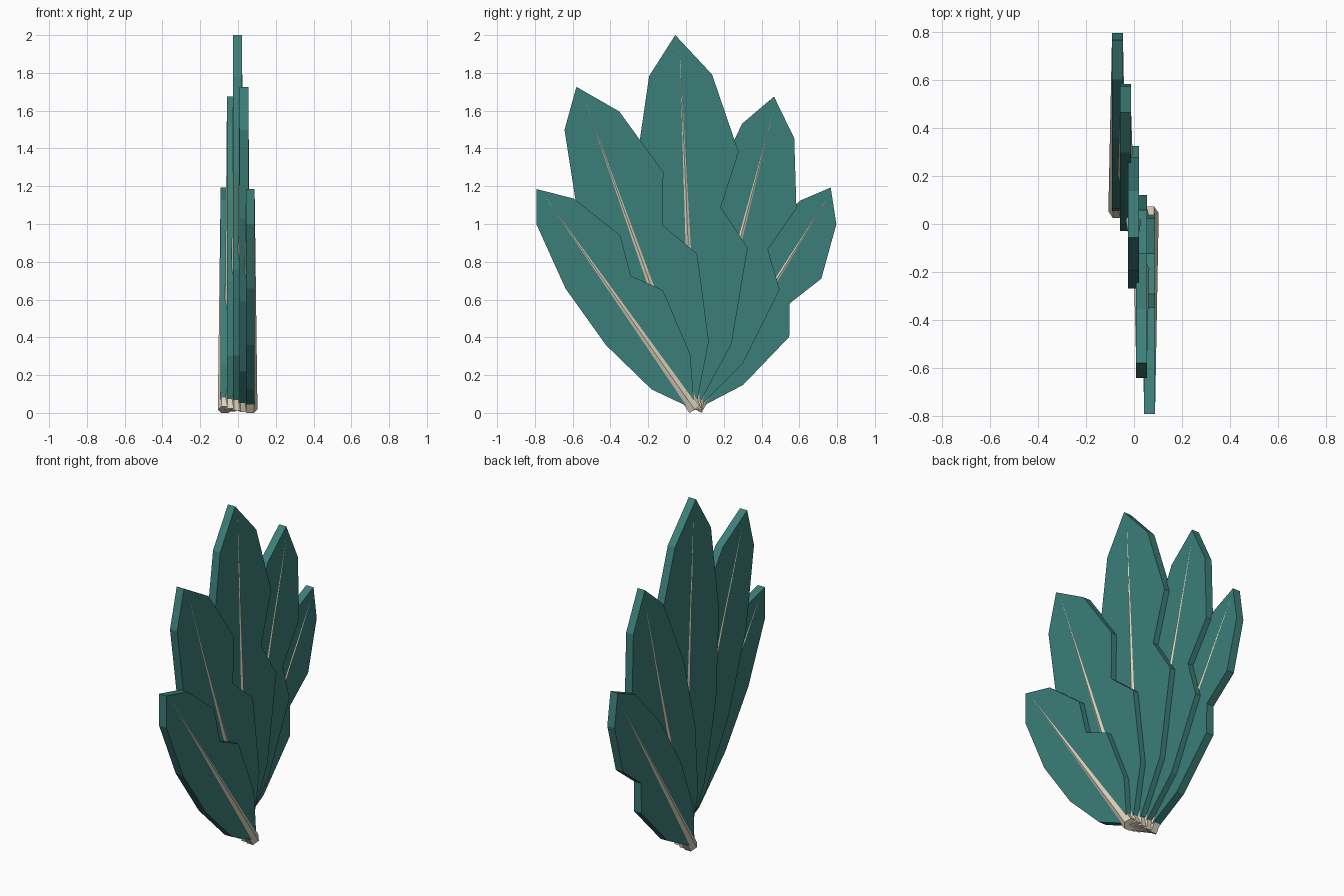
import bpy
import bmesh
import math
from mathutils import Matrix, Vector

cube = bpy.data.objects.get("Cube")
if cube:
    bpy.data.objects.remove(cube, do_unlink=True)


def make_material(name, rgb):
    mat = bpy.data.materials.new(name)
    mat.use_nodes = True
    color = (*rgb, 1.0)
    mat.diffuse_color = color
    mat.node_tree.nodes["Principled BSDF"].inputs["Base Color"].default_value = color
    return mat


TEAL = make_material("teal", (0.045, 0.21, 0.19))
CREAM = make_material("cream", (0.72, 0.65, 0.50))

# Feather outline as (across, along), for a feather of length one, notched on one side
OUTLINE = [
    (-0.010, 1.0), (-0.085, 0.893), (-0.134, 0.635), (-0.132, 0.375),
    (-0.088, 0.143), (-0.018, 0.02), (0.018, 0.02), (0.105, 0.167),
    (0.159, 0.421), (0.092, 0.533), (0.146, 0.679), (0.084, 0.89),
]
THICKNESS = 0.047


def finish(bm, name, mat, placement):
    bmesh.ops.transform(bm, matrix=placement, verts=bm.verts)
    bmesh.ops.recalc_face_normals(bm, faces=bm.faces)
    mesh = bpy.data.meshes.new(name)
    bm.to_mesh(mesh)
    bm.free()
    mesh.materials.append(mat)
    obj = bpy.data.objects.new(name, mesh)
    bpy.context.collection.objects.link(obj)
    return obj


def make_blade(name, length, placement):
    # Flat notched outline extruded sideways
    bm = bmesh.new()
    verts = [bm.verts.new((-THICKNESS / 2, v * length, u * length)) for v, u in OUTLINE]
    face = bm.faces.new(verts)
    side = bmesh.ops.extrude_face_region(bm, geom=[face])
    moved = [g for g in side["geom"] if isinstance(g, bmesh.types.BMVert)]
    bmesh.ops.translate(bm, verts=moved, vec=Vector((THICKNESS, 0, 0)))
    return finish(bm, name, TEAL, placement)


def make_quill(name, length, placement):
    # Six-sided tapering shaft with a ridge along each flat side of the blade
    start, end = -0.015, length * 0.96
    bm = bmesh.new()
    bmesh.ops.create_cone(bm, cap_ends=True, segments=6,
                          radius1=0.038, radius2=0.0235, depth=end - start)
    ridge = max(bm.verts, key=lambda v: v.co.z * -1 + v.co.x)
    turn = -math.atan2(ridge.co.y, ridge.co.x)
    bmesh.ops.rotate(bm, verts=bm.verts, cent=(0, 0, 0),
                     matrix=Matrix.Rotation(turn, 3, 'Z'))
    bmesh.ops.translate(bm, verts=bm.verts, vec=Vector((0, 0, (start + end) / 2)))
    return finish(bm, name, CREAM, placement)


# Fan of feathers: label, length, lean in degrees towards the back
FAN = [
    ("front_low", 1.422, -35.1),
    ("front_high", 1.807, -19.6),
    ("middle", 1.973, -2.5),
    ("back_high", 1.695, 14.6),
    ("back_low", 1.36, 31.8),
]
for i, (label, length, lean) in enumerate(FAN):
    step = i - 2
    root = Vector((-0.0335 * step - 0.002, 0.049 + 0.006 * step, 0.03))
    placement = Matrix.Translation(root) @ Matrix.Rotation(-math.radians(lean), 4, 'X')
    make_blade(label + "_feather_blade", length, placement)
    make_quill(label + "_feather_quill", length, placement)
